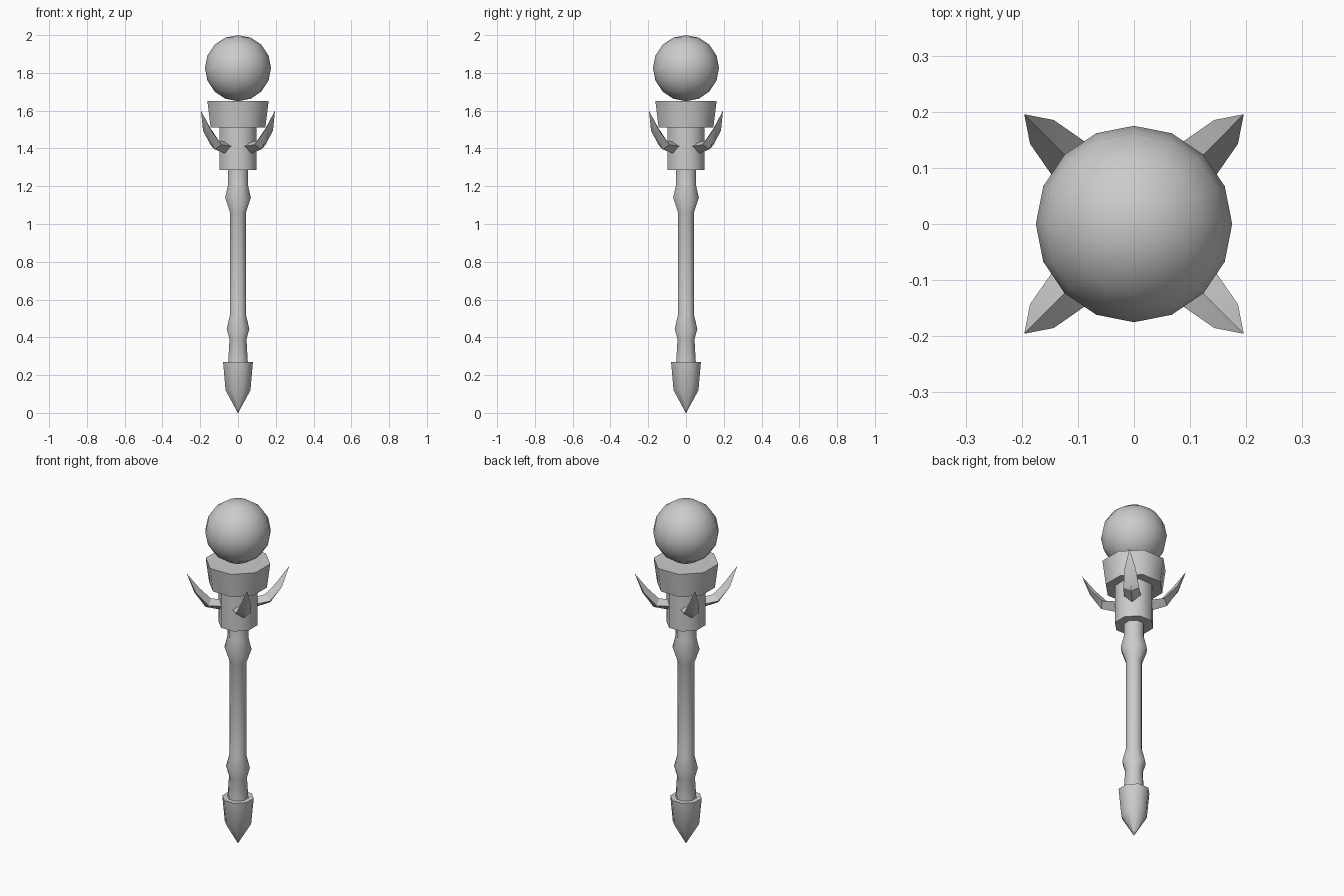
import bpy, bmesh, math
from mathutils import Matrix

if "Cube" in bpy.data.objects:
    bpy.data.objects.remove(bpy.data.objects["Cube"])

grey = bpy.data.materials.new("plain_grey")
grey.use_nodes = True
grey.diffuse_color = (0.6, 0.6, 0.6, 1)
grey.node_tree.nodes["Principled BSDF"].inputs["Base Color"].default_value = grey.diffuse_color


def finish(name, bm, angle):
    bmesh.ops.remove_doubles(bm, verts=bm.verts, dist=0.0001)
    bmesh.ops.recalc_face_normals(bm, faces=bm.faces)
    mesh = bpy.data.meshes.new(name)
    bm.to_mesh(mesh)
    bm.free()
    mesh.materials.append(grey)
    obj = bpy.data.objects.new(name, mesh)
    bpy.context.collection.objects.link(obj)
    bpy.ops.object.select_all(action='DESELECT')
    obj.select_set(True)
    bpy.context.view_layer.objects.active = obj
    bpy.ops.object.shade_smooth_by_angle(angle=math.radians(angle))
    return obj


def loft(bm, rings):
    """Skin a list of equal vertex rings and cap both ends."""
    rows = [[bm.verts.new(p) for p in ring] for ring in rings]
    n = len(rows[0])
    for a, b in zip(rows, rows[1:]):
        for i in range(n):
            j = (i + 1) % n
            bm.faces.new((a[i], a[j], b[j], b[i]))
    bm.faces.new(rows[0][::-1])
    bm.faces.new(rows[-1])


def octagon(radius, z):
    """Eight-sided ring, flat side forward; radius is measured to the flats."""
    r = radius / math.cos(math.pi / 8)
    return [(r * math.cos(math.pi * (k + 0.5) / 4),
             r * math.sin(math.pi * (k + 0.5) / 4), z) for k in range(8)]


def turned(name, profile):
    bm = bmesh.new()
    loft(bm, [octagon(r, z) for r, z in profile])
    return finish(name, bm, 50)


# Pointed foot, shaft with two swellings, collar and cup
turned("foot_spike", [(0.001, 0), (0.066, 0.12), (0.079, 0.27)])
turned("shaft", [(0.053, 0.25), (0.045, 0.39), (0.06, 0.445), (0.042, 0.52),
                 (0.042, 1.06), (0.068, 1.14), (0.052, 1.21), (0.052, 1.3)])
turned("collar", [(0.098, 1.285), (0.098, 1.52)])
turned("cup", [(0.145, 1.51), (0.162, 1.65)])

# Orb
bm = bmesh.new()
bmesh.ops.create_uvsphere(bm, u_segments=16, v_segments=8, radius=0.175,
                          matrix=Matrix.Translation((0, 0, 1.825)))
finish("orb", bm, 60)

# Four curved horns: (upper r, z), (lower r, z), (side r, z), half width
sections = [
    ((0.075, 1.43), (0.085, 1.37), (0.08, 1.41), 0.045),
    ((0.146, 1.442), (0.175, 1.395), (0.165, 1.42), 0.042),
    ((0.207, 1.507), (0.235, 1.485), (0.232, 1.495), 0.03),
    ((0.276, 1.598), (0.276, 1.598), (0.276, 1.598), 0.0005),
]
for k, label in enumerate(("back_left", "back_right", "front_right", "front_left")):
    bm = bmesh.new()
    loft(bm, [[(up[0], 0, up[1]), (side[0], w, side[1]),
               (low[0], 0, low[1]), (side[0], -w, side[1])]
              for up, low, side, w in sections])
    bm.transform(Matrix.Rotation(math.pi / 4 + k * math.pi / 2, 4, 'Z'))
    finish("horn_" + label, bm, 30)
